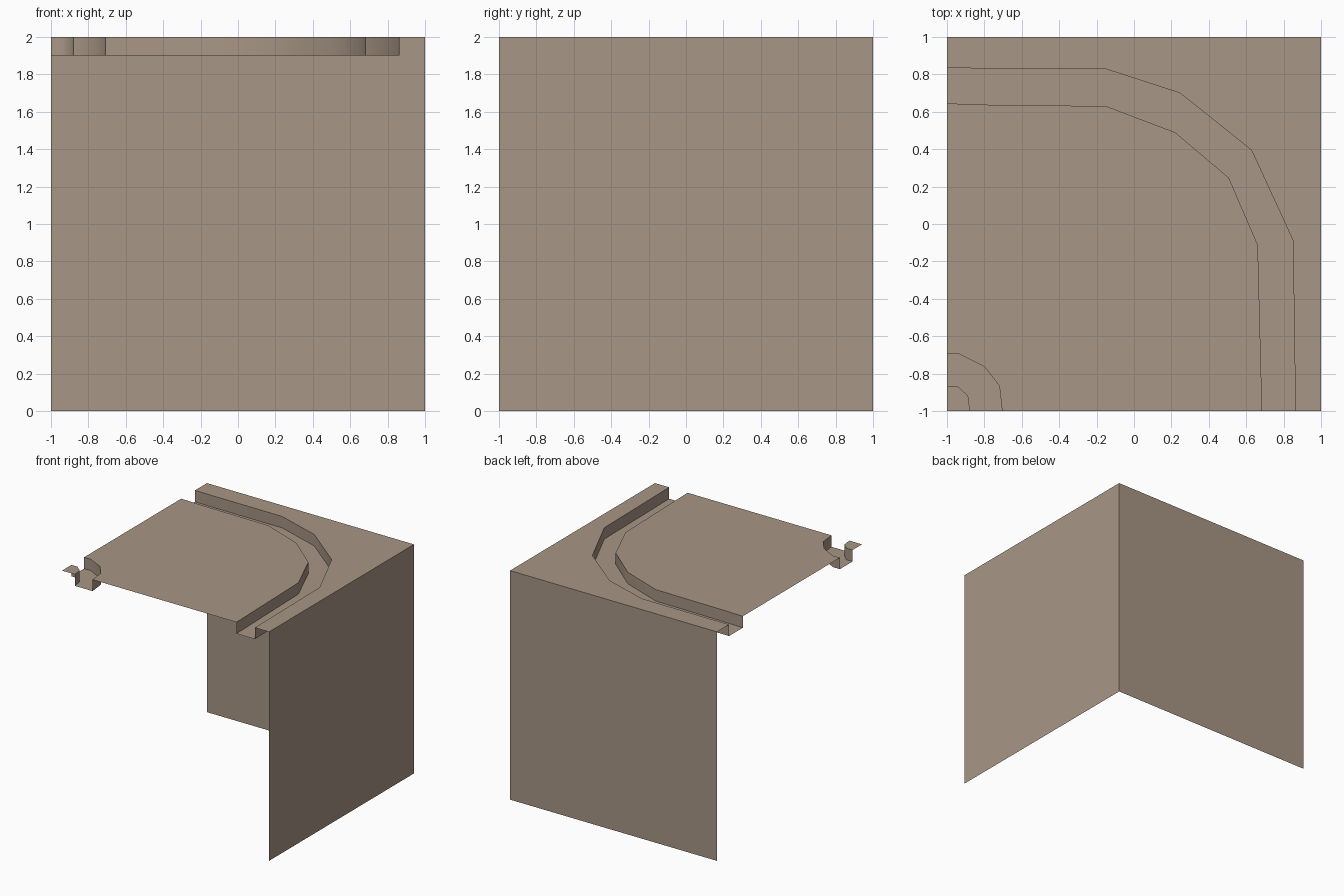
import bpy, bmesh, math

if "Cube" in bpy.data.objects:
    bpy.data.objects.remove(bpy.data.objects["Cube"])

TOP, FLOOR = 2.0, 1.9

stone = bpy.data.materials.new("warm_taupe")
stone.diffuse_color = (0.39, 0.305, 0.235, 1)
stone.use_nodes = True
stone.node_tree.nodes["Principled BSDF"].inputs["Base Color"].default_value = stone.diffuse_color

# Plan outlines of the groove edges, from the left side round to the front
rim_outer = [(-1, .834), (-.797, .832), (-.155, .83), (.246, .70), (.628, .395), (.85, -.088), (.863, -1)]
rim_inner = [(-1, .645), (-.82, .638), (-.15, .63), (.22, .49), (.507, .247), (.662, -.112), (.685, -1)]
hub_outer = [(-1, -.695), (-.936, -.695), (-.80, -.763), (-.72, -.865), (-.705, -1)]
hub_inner = [(-1, -.87), (-.94, -.87), (-.887, -.918), (-.877, -1)]


def make(name, faces):
    bm = bmesh.new()
    for f in faces:
        bm.faces.new([bm.verts.new(p) for p in f])
    bmesh.ops.remove_doubles(bm, verts=bm.verts[:], dist=1e-4)
    mesh = bpy.data.meshes.new(name)
    bm.to_mesh(mesh)
    bm.free()
    mesh.materials.append(stone)
    ob = bpy.data.objects.new(name, mesh)
    bpy.context.collection.objects.link(ob)
    return ob


def flat(name, outline, z):
    """Horizontal plate, outline given clockwise, facing up."""
    return make(name, [[(x, y, z) for x, y in reversed(outline)]])


def groove_wall(name, path, outward):
    """Vertical strip under a groove edge."""
    faces = []
    for (ax, ay), (bx, by) in zip(path, path[1:]):
        q = [(ax, ay, FLOOR), (ax, ay, TOP), (bx, by, TOP), (bx, by, FLOOR)]
        faces.append(q[::-1] if outward else q)
    ob = make(name, faces)
    bpy.ops.object.select_all(action='DESELECT')
    ob.select_set(True)
    bpy.context.view_layer.objects.active = ob
    bpy.ops.object.shade_smooth_by_angle(angle=math.radians(50))


# Top surface: corner, quarter slab and small hub
flat("outer_corner_top", rim_outer[:1] + [(-1, 1), (1, 1), (1, -1)] + rim_outer[:0:-1], TOP)
flat("main_slab_top", rim_inner + hub_outer[::-1], TOP)
flat("hub_top", hub_inner + [(-1, -1)], TOP)

# Two curved grooves: floor plus both walls
for name, outer, inner in (("rim_groove", rim_outer, rim_inner), ("hub_groove", hub_outer, hub_inner)):
    flat(name + "_floor", outer + inner[::-1], FLOOR)
    groove_wall(name + "_outer_wall", outer, False)
    groove_wall(name + "_inner_wall", inner, True)

# Outer faces: back and right; the others are open
make("back_wall", [[(1, 1, 0), (-1, 1, 0), (-1, 1, TOP), (1, 1, TOP)]])
make("right_wall", [[(1, -1, 0), (1, 1, 0), (1, 1, TOP), (1, -1, TOP)]])

# Check facing of groove walls: smaller-radius walls look out, larger ones look in
